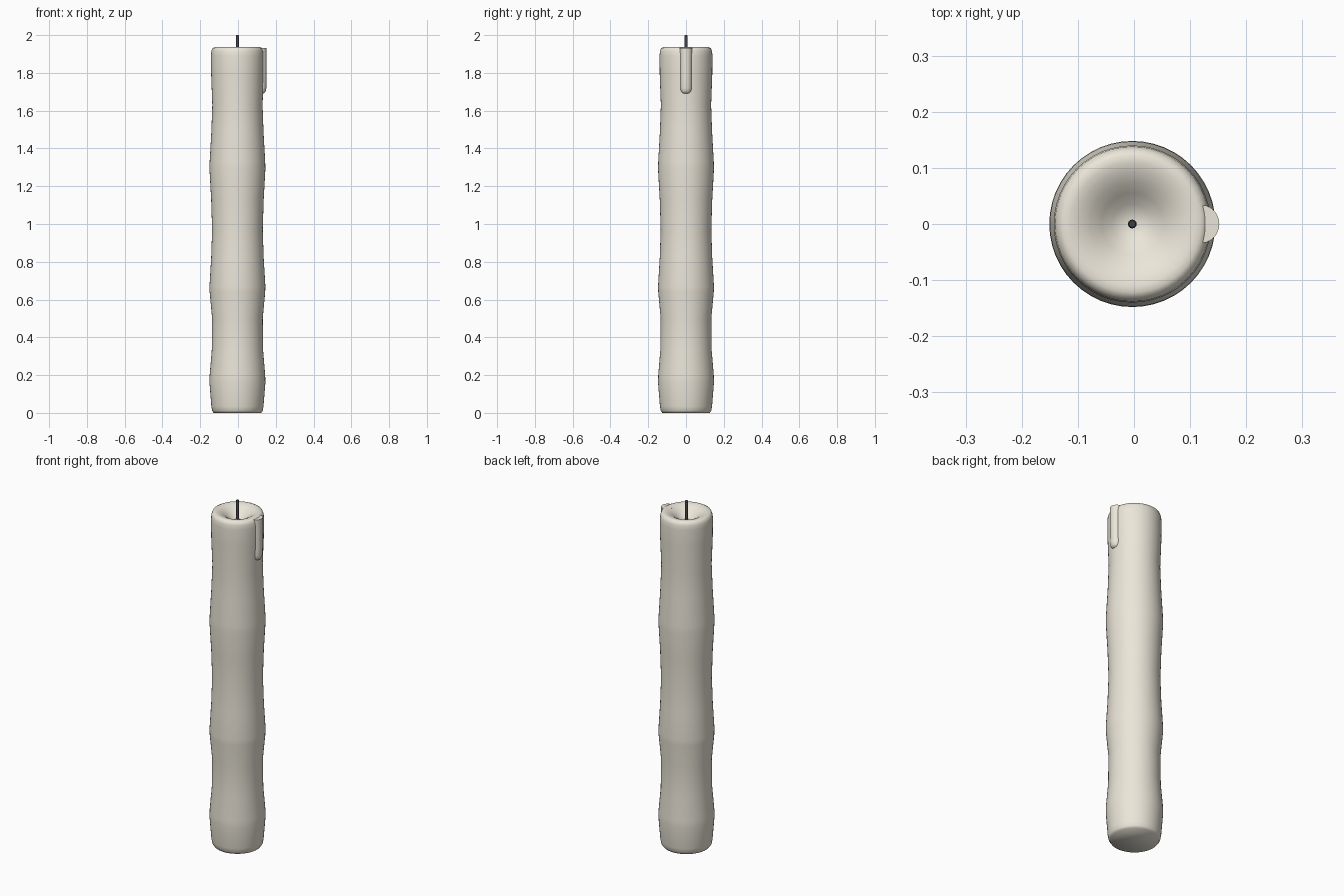
import bpy, bmesh, math

if "Cube" in bpy.data.objects:
    bpy.data.objects.remove(bpy.data.objects["Cube"])

def material(name, rgb):
    m = bpy.data.materials.new(name)
    m.diffuse_color = (*rgb, 1)
    m.use_nodes = True
    m.node_tree.nodes["Principled BSDF"].inputs["Base Color"].default_value = m.diffuse_color
    return m

def loft(name, rings, mat, segs=48):
    """Stack elliptical rings (cx, z, rx, ry) from bottom to top; caps both ends."""
    bm = bmesh.new()
    loops = []
    for cx, z, rx, ry in rings:
        loops.append([bm.verts.new((cx + rx * math.cos(2 * math.pi * i / segs),
                                    ry * math.sin(2 * math.pi * i / segs), z))
                      for i in range(segs)])
    for a, b in zip(loops, loops[1:]):
        for i in range(segs):
            j = (i + 1) % segs
            bm.faces.new((a[i], a[j], b[j], b[i]))
    bm.faces.new(loops[0][::-1])
    bm.faces.new(loops[-1])
    me = bpy.data.meshes.new(name)
    bm.to_mesh(me)
    bm.free()
    for p in me.polygons:
        p.use_smooth = True
    me.materials.append(mat)
    ob = bpy.data.objects.new(name, me)
    bpy.context.collection.objects.link(ob)
    return ob

def shade_by_angle(ob, deg):
    bpy.ops.object.select_all(action='DESELECT')
    ob.select_set(True)
    bpy.context.view_layer.objects.active = ob
    bpy.ops.object.shade_smooth_by_angle(angle=math.radians(deg))

wax = material("wax", (0.83, 0.79, 0.69))
char = material("wick_char", (0.05, 0.05, 0.05))
CX = -0.003

# wavy candle body: (radius, height), outside then down into the melted dish
profile = [(0.126, 0.0), (0.134, 0.012), (0.138, 0.035), (0.148, 0.16), (0.147, 0.2),
           (0.136, 0.33), (0.134, 0.5), (0.147, 0.64), (0.148, 0.67), (0.139, 0.82),
           (0.134, 0.97), (0.139, 1.13), (0.148, 1.29), (0.147, 1.33), (0.138, 1.49),
           (0.133, 1.63), (0.139, 1.79), (0.140, 1.89), (0.138, 1.915), (0.132, 1.931),
           (0.122, 1.936), (0.110, 1.936), (0.095, 1.932), (0.075, 1.922),
           (0.055, 1.906), (0.035, 1.889), (0.018, 1.881), (0.006, 1.879)]
loft("candle_body", [(CX, z, r, r) for r, z in profile], wax)

# wick
wick = loft("wick", [(CX, 1.86, 0.008, 0.008), (CX, 1.996, 0.008, 0.008),
                     (CX, 2.0, 0.006, 0.006)], char, 12)
shade_by_angle(wick, 40)

# wax drip running over the rim on the right
drip = loft("wax_drip", [(0.124, 1.69, 0.008, 0.010), (0.124, 1.694, 0.017, 0.020),
                         (0.123, 1.703, 0.024, 0.028), (0.122, 1.72, 0.028, 0.031),
                         (0.121, 1.76, 0.030, 0.031), (0.120, 1.85, 0.032, 0.032),
                         (0.120, 1.932, 0.032, 0.034)], wax, 24)
shade_by_angle(drip, 50)
